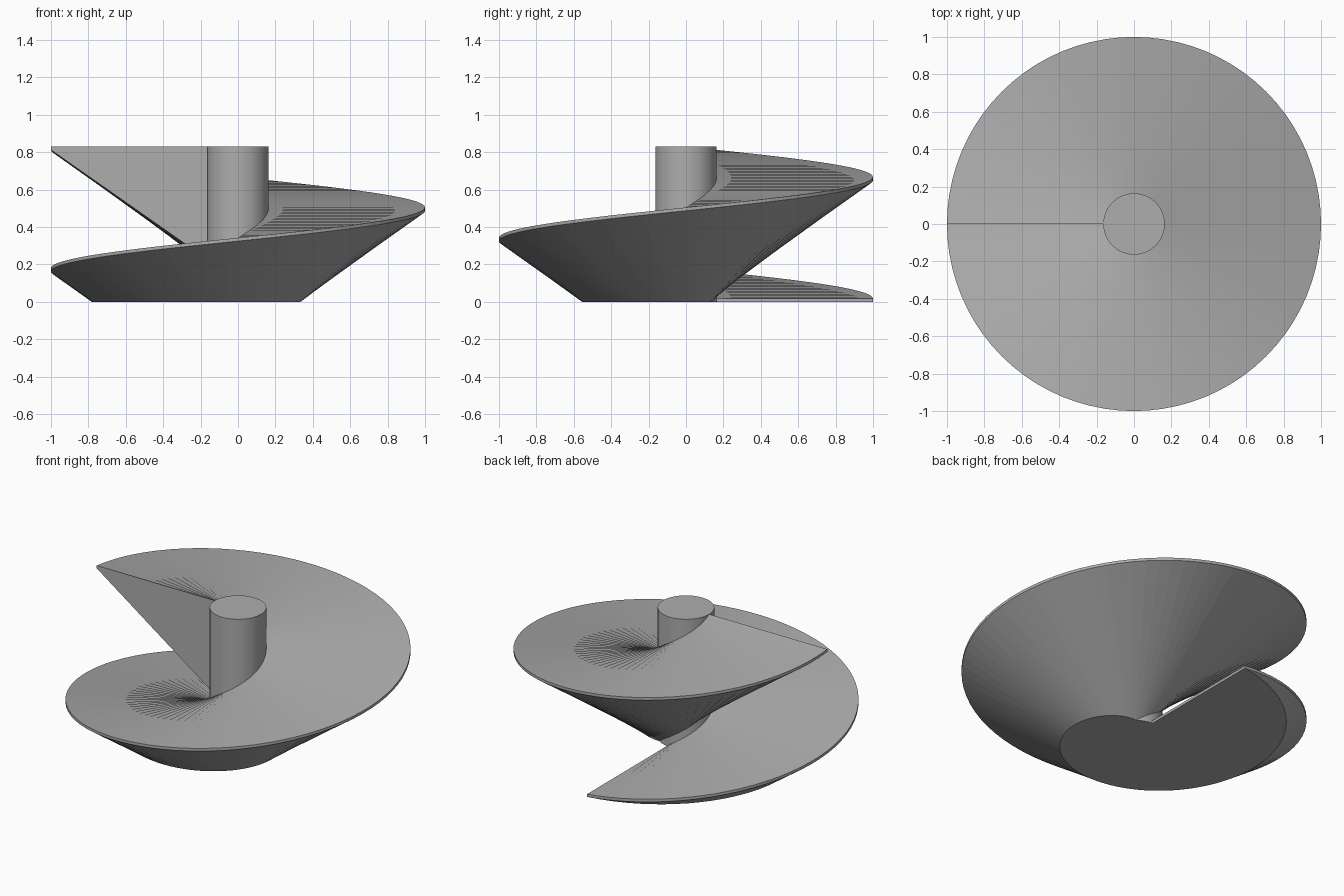
import bpy, bmesh, math

if "Cube" in bpy.data.objects:
    bpy.data.objects.remove(bpy.data.objects["Cube"])

RADIUS, CORE_R, HEIGHT = 1.0, 0.164, 0.83
RIM, SLOPE, STEPS = 0.0175, 0.7, 100
START, TURN = math.radians(90), math.radians(450)
INNER = 0.14  # flight root, sunk into the core

steel = bpy.data.materials.new("plain grey")
steel.diffuse_color = (0.42, 0.42, 0.42, 1)
steel.use_nodes = True
steel.node_tree.nodes["Principled BSDF"].inputs["Base Color"].default_value = steel.diffuse_color


def add_object(name, bm):
    bmesh.ops.remove_doubles(bm, verts=bm.verts, dist=1e-5)
    bmesh.ops.recalc_face_normals(bm, faces=bm.faces)
    mesh = bpy.data.meshes.new(name)
    bm.to_mesh(mesh)
    bm.free()
    mesh.materials.append(steel)
    obj = bpy.data.objects.new(name, mesh)
    bpy.context.collection.objects.link(obj)
    return obj


# Spiral flight: flat top, thin rim, sloped underside trimmed at the ground
bm = bmesh.new()
rings = []
for i in range(STEPS + 1):
    a = START + TURN * i / STEPS
    top = RIM + (HEIGHT - RIM) * i / STEPS
    low = top - RIM
    foot = max(INNER, RADIUS - low / SLOPE)
    foot_z = max(0.0, low - SLOPE * (RADIUS - INNER))
    profile = [(INNER, top), (RADIUS, top), (RADIUS, low), (foot, foot_z), (INNER, foot_z)]
    rings.append([bm.verts.new((r * math.cos(a), r * math.sin(a), z)) for r, z in profile])
for p, q in zip(rings, rings[1:]):
    for k in range(5):
        n = (k + 1) % 5
        bm.faces.new((p[k], p[n], q[n], q[k]))
bm.faces.new(rings[0])
bm.faces.new(rings[-1])
add_object("spiral_flight", bm)

# Central core
bm = bmesh.new()
bmesh.ops.create_cone(bm, cap_ends=True, segments=80, radius1=CORE_R, radius2=CORE_R, depth=HEIGHT)
bmesh.ops.translate(bm, verts=bm.verts, vec=(0, 0, HEIGHT / 2))
add_object("core", bm)
